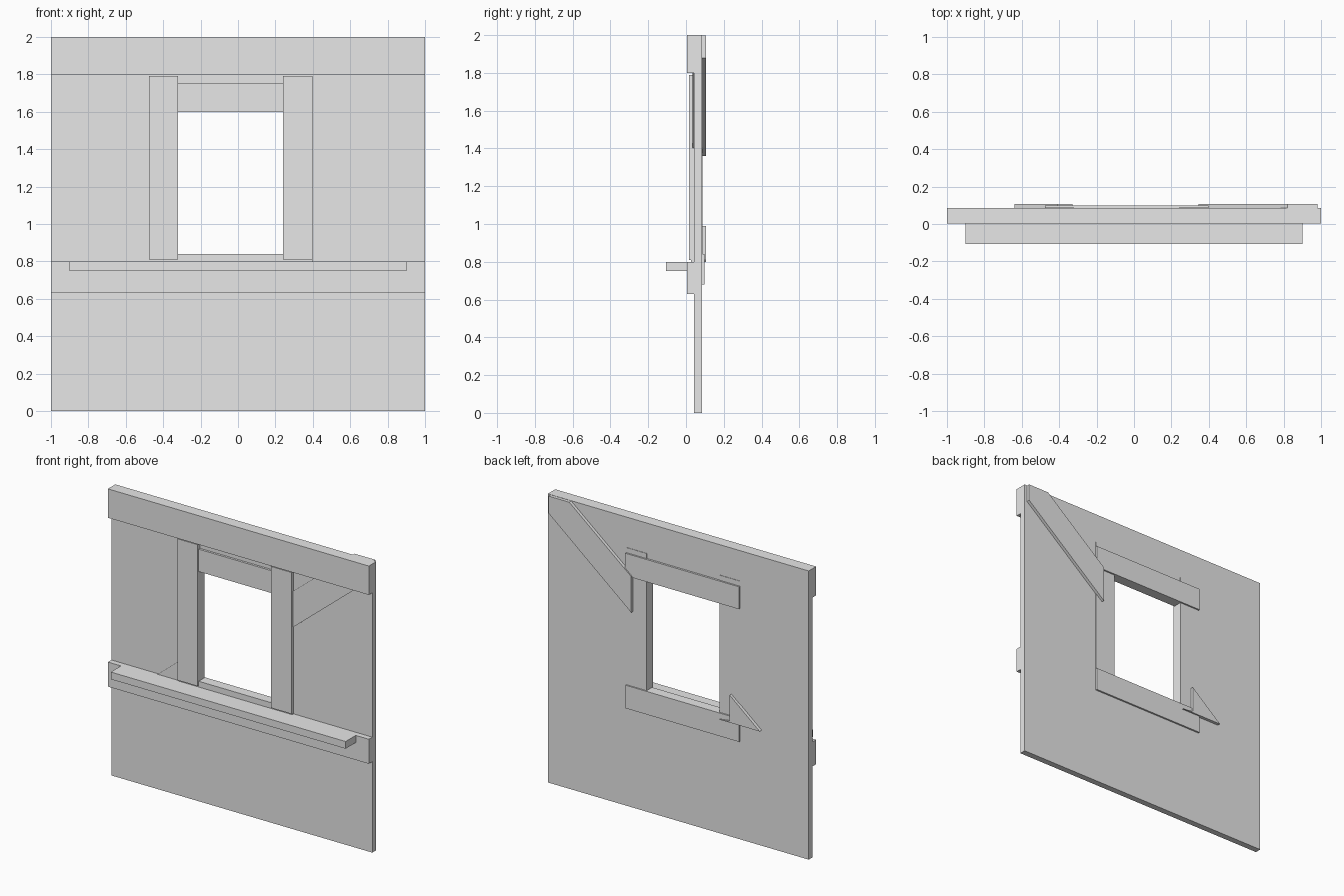
import bpy
import bmesh

old = bpy.data.objects.get("Cube")
if old:
    bpy.data.objects.remove(old, do_unlink=True)

grey = bpy.data.materials.new("plain_grey")
grey.use_nodes = True
grey.diffuse_color = (0.8, 0.8, 0.8, 1)
grey.node_tree.nodes["Principled BSDF"].inputs["Base Color"].default_value = (0.8, 0.8, 0.8, 1)


def panel(name, outline, front, back):
    """Extrude an (x, z) outline from the front to the back depth."""
    bm = bmesh.new()
    face = bm.faces.new([bm.verts.new((x, front, z)) for x, z in outline])
    ext = bmesh.ops.extrude_face_region(bm, geom=[face])
    moved = [v for v in ext["geom"] if isinstance(v, bmesh.types.BMVert)]
    bmesh.ops.translate(bm, verts=moved, vec=(0, back - front, 0))
    bmesh.ops.recalc_face_normals(bm, faces=bm.faces)
    mesh = bpy.data.meshes.new(name)
    bm.to_mesh(mesh)
    bm.free()
    mesh.materials.append(grey)
    obj = bpy.data.objects.new(name, mesh)
    bpy.context.collection.objects.link(obj)
    return obj


def board(name, x0, x1, z0, z1, front, back):
    return panel(name, [(x0, z0), (x1, z0), (x1, z1), (x0, z1)], front, back)


# Window opening and outer trim limits
left, right, low, high = -0.32, 0.24, 0.84, 1.6
outer_l, outer_r = -0.475, 0.397
wall_front, wall_back = 0.042, 0.085

# Wall with window opening
wall = board("wall", -1, 1, 0, 2, wall_front, wall_back)
cutter = board("window_cutter", left, right, low, high, -0.3, 0.3)
cutter.hide_render = True
cutter.hide_viewport = True
cut = wall.modifiers.new("window_opening", "BOOLEAN")
cut.operation = "DIFFERENCE"
cut.solver = "EXACT"
cut.object = cutter

# Horizontal beams and sill
board("top_beam", -1, 1, 1.8, 2, 0.004, wall_front)
board("middle_beam", -1, 1, 0.63, 0.8, 0.004, wall_front)
board("window_sill", -0.9, 0.9, 0.75, 0.8, -0.107, 0.004)

# Window frame
for name, x0, x1 in (("right_post", outer_l, left), ("left_post", right, outer_r)):
    board(name, x0, x1, 0.81, 1.79, 0.016, 0.088)
board("window_head", outer_l, outer_r, high, 1.755, 0.027, 0.099)
board("window_bottom_rail", outer_l, outer_r, 0.68, low, 0.027, 0.097)

# Diagonal braces
panel("upper_brace", [(0.345, 1.36), (0.98, 1.88), (0.98, 1.998), (0.82, 1.998),
                      (0.345, 1.61)], 0.034, 0.107)
panel("lower_brace", [(-0.64, 0.8), (-0.33, 0.8), (-0.41, 0.81), (-0.41, 0.99)], 0.034, 0.107)
